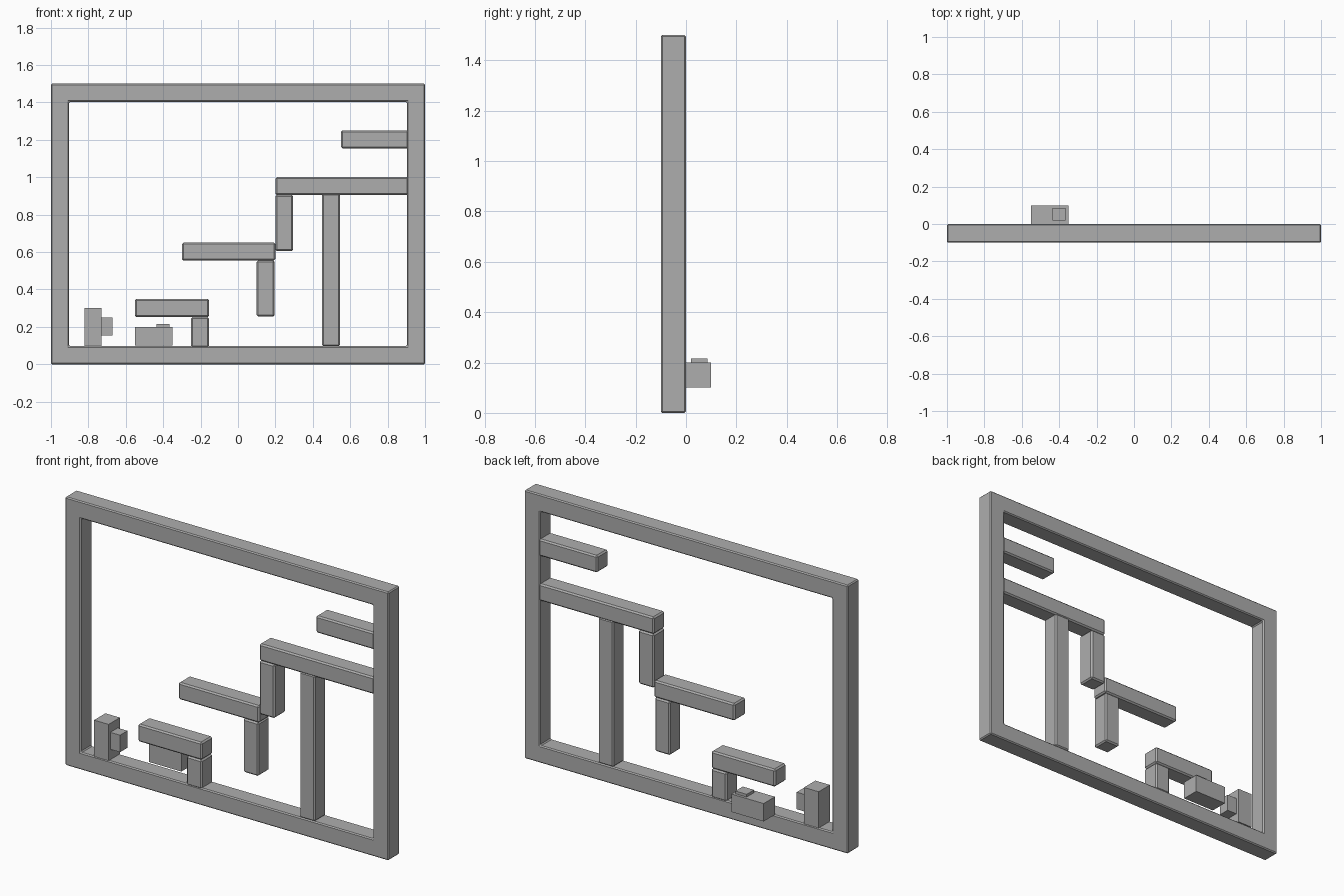
import bpy
import bmesh

cube = bpy.data.objects.get("Cube")
if cube:
    bpy.data.objects.remove(cube, do_unlink=True)

grey = bpy.data.materials.new("plain grey")
grey.use_nodes = True
GREY = (0.42, 0.42, 0.42, 1)
grey.diffuse_color = GREY
grey.node_tree.nodes["Principled BSDF"].inputs["Base Color"].default_value = GREY

BEVEL = 0.008
FRONT, BACK = -0.1, 0.0


def finish(name, bm, bevel):
    bmesh.ops.recalc_face_normals(bm, faces=bm.faces)
    mesh = bpy.data.meshes.new(name)
    bm.to_mesh(mesh)
    bm.free()
    mesh.materials.append(grey)
    obj = bpy.data.objects.new(name, mesh)
    bpy.context.collection.objects.link(obj)
    if bevel:
        mod = obj.modifiers.new("soft edges", "BEVEL")
        mod.width = bevel
        mod.segments = 1
        mod.limit_method = "ANGLE"
    return obj


def box(name, x, z, y=(FRONT, BACK), bevel=BEVEL):
    bm = bmesh.new()
    bmesh.ops.create_cube(bm, size=1)
    for v in bm.verts:
        v.co = [lim[0] if c < 0 else lim[1] for c, lim in zip(v.co, (x, y, z))]
    return finish(name, bm, bevel)


def border(name, half_width, height, thick):
    """Rectangular ring with mitred corners, pushed back to full depth."""
    bm = bmesh.new()

    def loop(inset):
        w, lo, hi = half_width - inset, inset, height - inset
        return [bm.verts.new((x, FRONT, z))
                for x, z in ((-w, lo), (w, lo), (w, hi), (-w, hi))]

    outer, inner = loop(0), loop(thick)
    for i in range(4):
        j = (i + 1) % 4
        bm.faces.new((outer[i], outer[j], inner[j], inner[i]))
    ext = bmesh.ops.extrude_face_region(bm, geom=bm.faces[:], use_keep_orig=True)
    for v in ext["geom"]:
        if isinstance(v, bmesh.types.BMVert):
            v.co.y = BACK
    return finish(name, bm, 0.006)


# Outer frame
border("outer_frame", 1.0, 1.5, 0.097)

# Ledges, slightly sunk into the frame where they are attached
box("top_ledge", (0.55, 0.912), (1.155, 1.25))
box("upper_ledge", (0.2, 0.912), (0.905, 1.0))
box("middle_ledge", (-0.3, 0.2), (0.555, 0.65))
box("lower_ledge", (-0.55, -0.155), (0.252, 0.35))

# Uprights
box("tall_post", (0.45, 0.545), (0.095, 0.912))
box("upper_hanging_post", (0.2, 0.295), (0.605, 0.905))
box("middle_hanging_post", (0.1, 0.195), (0.255, 0.555))
box("lower_post", (-0.25, -0.155), (0.09, 0.252))

# Sharp-edged block with a side knob, standing inside the frame
box("standing_block", (-0.82, -0.73), (0.097, 0.3), bevel=0)
box("side_knob", (-0.73, -0.67), (0.155, 0.25), (-0.085, -0.02), 0)

# Block with a top button, fixed behind the frame
box("rear_block", (-0.55, -0.35), (0.1, 0.2), (0.0, 0.1), 0)
box("rear_button", (-0.435, -0.365), (0.2, 0.215), (0.02, 0.085), 0)
